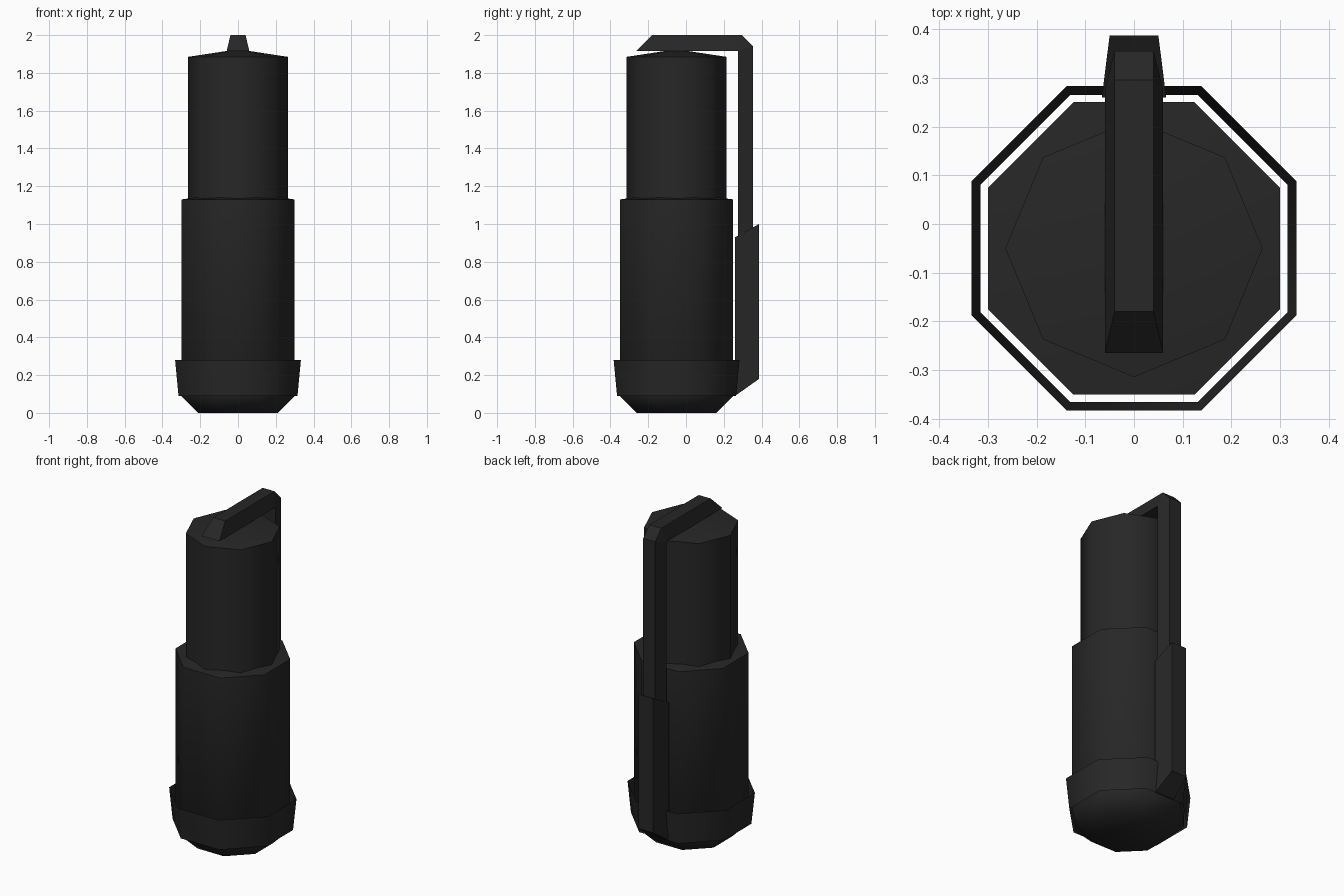
import bpy, bmesh, math

if "Cube" in bpy.data.objects:
    bpy.data.objects.remove(bpy.data.objects["Cube"])

black = bpy.data.materials.new("matte black")
black.diffuse_color = (0.02, 0.02, 0.02, 1)
black.use_nodes = True
black.node_tree.nodes["Principled BSDF"].inputs["Base Color"].default_value = black.diffuse_color

CY = -0.05                             # the barrel sits a little forward of the clip
K = 1 / math.cos(math.pi / 8)          # flat-to-flat radius -> corner radius


def finish(name, bm, smooth=None):
    bmesh.ops.recalc_face_normals(bm, faces=bm.faces)
    me = bpy.data.meshes.new(name)
    bm.to_mesh(me)
    bm.free()
    me.materials.append(black)
    ob = bpy.data.objects.new(name, me)
    bpy.context.collection.objects.link(ob)
    if smooth:
        bpy.ops.object.select_all(action='DESELECT')
        ob.select_set(True)
        bpy.context.view_layer.objects.active = ob
        bpy.ops.object.shade_smooth_by_angle(angle=math.radians(smooth))
    return ob


def lathe(name, profile, turn, bottom=False, peak=None, smooth=50):
    """Eight-sided turned part from (corner radius, z) pairs."""
    bm = bmesh.new()
    rings = []
    for r, z in profile:
        rings.append([bm.verts.new((r * math.cos(turn + i * math.pi / 4),
                                    CY + r * math.sin(turn + i * math.pi / 4), z))
                      for i in range(8)])
    for a, b in zip(rings, rings[1:]):
        for i in range(8):
            j = (i + 1) % 8
            bm.faces.new((a[i], a[j], b[j], b[i]))
    if bottom:
        bm.faces.new(rings[0][::-1])
    if peak:
        tip = bm.verts.new((0, CY, peak))
        for i in range(8):
            bm.faces.new((rings[-1][i], rings[-1][(i + 1) % 8], tip))
    return finish(name, bm, smooth)


def tapered_strip(name, path):
    """Strip from (inner y, inner z, outer y, outer z) stations, narrower outside."""
    bm = bmesh.new()
    rings = []
    for yi, zi, yo, zo, wi, wo in path:
        rings.append([bm.verts.new(p) for p in
                      ((-wi, yi, zi), (wi, yi, zi), (wo, yo, zo), (-wo, yo, zo))])
    for a, b in zip(rings, rings[1:]):
        for i in range(4):
            j = (i + 1) % 4
            bm.faces.new((a[i], a[j], b[j], b[i]))
    bm.faces.new(rings[0])
    bm.faces.new(rings[-1][::-1])
    return finish(name, bm)


# main barrel with chamfered foot and shallow conical shoulder
lathe("barrel", [(0.212 * K, 0), (0.30 * K, 0.09), (0.30 * K, 1.13)],
      math.pi / 8, bottom=True, peak=1.17, smooth=46)

# thin flared collar, open above and below
lathe("collar", [(0.315 * K, 0.09), (0.333 * K, 0.28)], math.pi / 8)

# upper tube with shallow conical cap
lathe("upper_tube", [(0.264, 1.12), (0.264, 1.885)], 0, peak=1.925)

# bent clip running over the cap and down the back
tapered_strip("clip_arm", [
    (-0.265, 1.915, -0.18, 2.0, 0.06, 0.04),
    (0.275, 1.915, 0.295, 2.0, 0.06, 0.04),
    (0.275, 1.915, 0.355, 1.94, 0.06, 0.04),
    (0.275, 0.60, 0.355, 0.60, 0.06, 0.04)])

# thick holder block at the lower end of the clip
tapered_strip("clip_holder", [
    (0.26, 0.93, 0.387, 1.0, 0.066, 0.05),
    (0.26, 0.09, 0.387, 0.18, 0.066, 0.05)])
